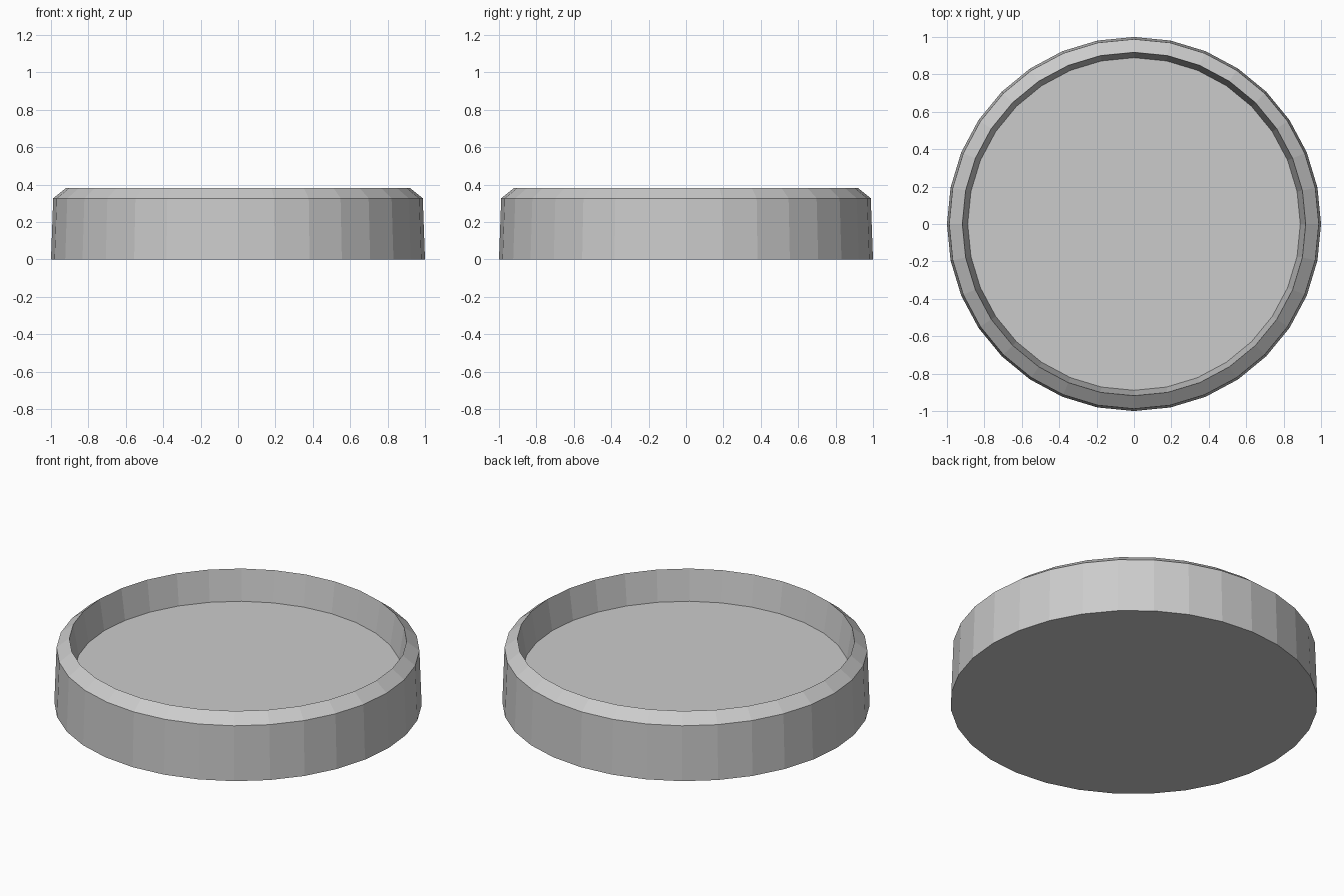
import bpy, bmesh, math

if "Cube" in bpy.data.objects:
    bpy.data.objects.remove(bpy.data.objects["Cube"])

SIDES = 32


def ring(bm, radius, z):
    """Closed ring of vertices at one height."""
    step = 2 * math.pi / SIDES
    return [bm.verts.new((radius * math.cos(i * step), radius * math.sin(i * step), z))
            for i in range(SIDES)]


def lathe(name, profile):
    """Revolve (radius, z) points and cap both ends."""
    bm = bmesh.new()
    rings = [ring(bm, r, z) for r, z in profile]
    for a, b in zip(rings, rings[1:]):
        for i in range(SIDES):
            j = (i + 1) % SIDES
            bm.faces.new((a[i], a[j], b[j], b[i]))
    bm.faces.new(rings[0][::-1])
    bm.faces.new(rings[-1])
    bmesh.ops.recalc_face_normals(bm, faces=bm.faces)
    mesh = bpy.data.meshes.new(name)
    bm.to_mesh(mesh)
    bm.free()
    obj = bpy.data.objects.new(name, mesh)
    bpy.context.collection.objects.link(obj)
    return obj


# Shallow round tray: base, tapered wall, bevelled lip, sharp rim, recessed floor
lathe("round_tray", [(1.0, 0.0), (0.988, 0.327), (0.918, 0.383), (0.889, 0.2)])
